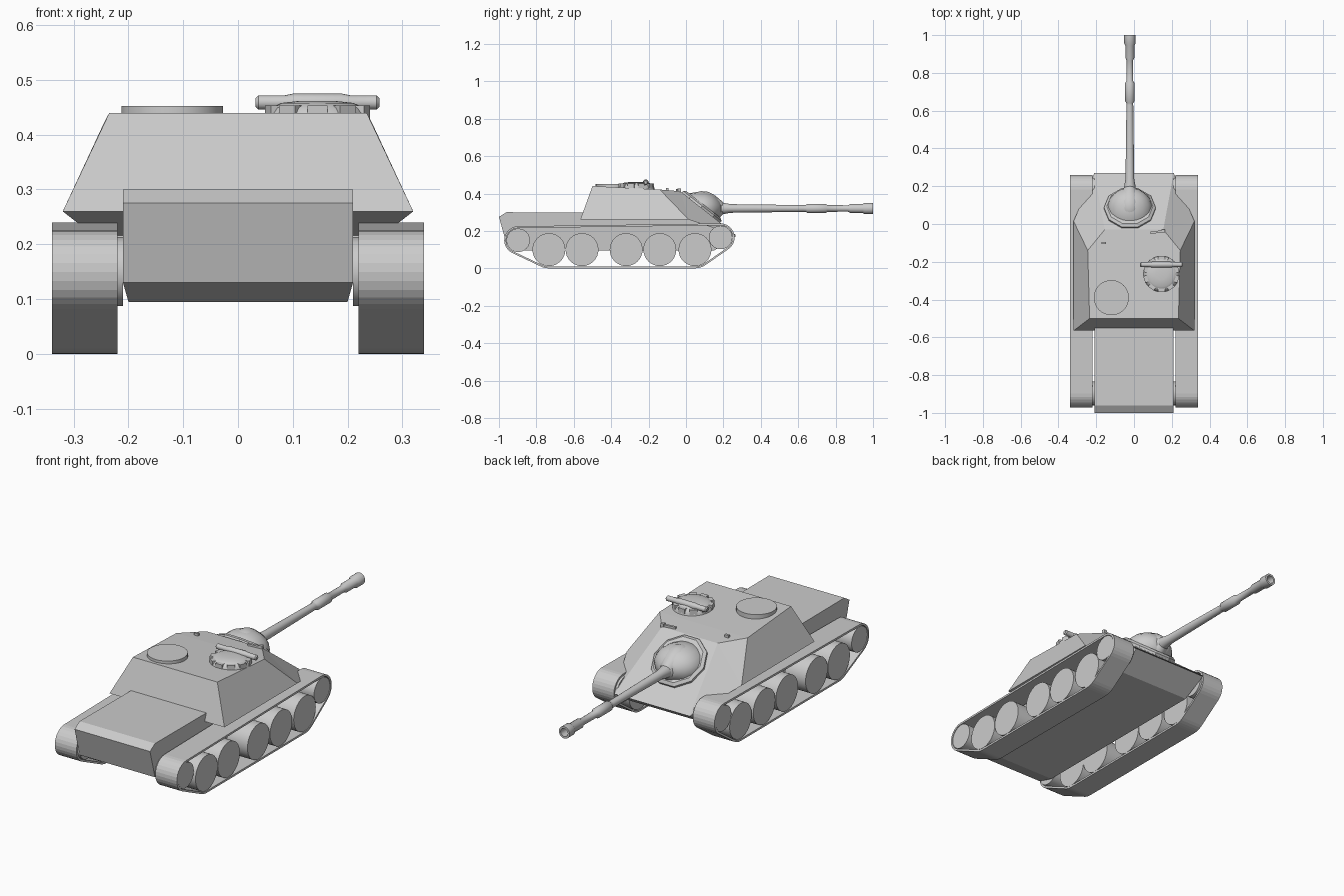
import bpy, bmesh
from math import sin, cos, pi, atan2, hypot, acos, radians
from mathutils import Matrix, Vector

if "Cube" in bpy.data.objects:
    bpy.data.objects.remove(bpy.data.objects["Cube"])


def solid(name, verts, faces, smooth=False):
    me = bpy.data.meshes.new(name)
    bm = bmesh.new()
    vs = [bm.verts.new(v) for v in verts]
    for f in faces:
        bm.faces.new([vs[i] for i in f])
    bmesh.ops.recalc_face_normals(bm, faces=bm.faces)
    bm.to_mesh(me)
    bm.free()
    ob = bpy.data.objects.new(name, me)
    bpy.context.collection.objects.link(ob)
    if smooth:
        bpy.ops.object.select_all(action='DESELECT')
        ob.select_set(True)
        bpy.context.view_layer.objects.active = ob
        bpy.ops.object.shade_smooth_by_angle(angle=radians(35))
    return ob


def loft(name, rings, wrap=False, smooth=False):
    n, m = len(rings[0]), len(rings)
    faces = [(i * n + j, i * n + (j + 1) % n, (i + 1) % m * n + (j + 1) % n, (i + 1) % m * n + j)
             for i in range(m if wrap else m - 1) for j in range(n)]
    if not wrap:
        faces += [tuple(range(n)), tuple(range((m - 1) * n, m * n))]
    return solid(name, [v for r in rings for v in r], faces, smooth)


def lathe(name, profile, loc, rot=None, sides=24, sx=1.0, smooth=True):
    """profile: (radius, height) pairs, turned about the local z axis"""
    M = Matrix.Translation(loc) @ (rot or Matrix.Identity(4))
    rings = [[M @ Vector((sx * r * cos(2 * pi * k / sides), r * sin(2 * pi * k / sides), h))
              for k in range(sides)] for r, h in profile]
    return loft(name, rings, smooth=smooth)


def box(name, loc, size, turn=0.0):
    M = Matrix.Translation(loc) @ Matrix.Rotation(turn, 4, 'Z')
    a, b, c = (s / 2 for s in size)
    rings = [[M @ Vector((x, y, z)) for x, y in ((-a, -b), (a, -b), (a, b), (-a, b))] for z in (-c, c)]
    return loft(name, rings)


ALONG_Y = Matrix.Rotation(-pi / 2, 4, 'X')
ALONG_X = Matrix.Rotation(pi / 2, 4, 'Y')
GX = -0.022   # gun axis
GZ = 0.32

# Lower hull, slightly narrower at the belly
hull = [(-1, .275), (-.96, .30), (.05, .295), (.268, .172), (.15, .095), (-.86, .095), (-.96, .13)]
loft("lower_hull", [[(s * (.21 if z > .1 else .2), y, z) for y, z in hull] for s in (-1, 1)])

# Sloped fighting compartment
half = [(.235, -.50, .44), (.245, -.14, .421), (.155, -.03, .412),
        (.32, -.565, .26), (.32, .015, .26), (.21, .27, .175)]
verts = half + [(-x, y, z) for x, y, z in half]
faces = [(0, 1, 7, 6), (1, 2, 8, 7), (2, 5, 11, 8), (0, 6, 9, 3), (3, 9, 10, 4), (4, 10, 11, 5)]
for o in (0, 6):
    faces += [(o, o + 3, o + 4, o + 1), (o + 1, o + 4, o + 2), (o + 2, o + 4, o + 5)]
solid("casemate", verts, faces)

# Running gear: belt wrapped around the end wheels and outer road wheels
guides = [(.185, .165, .075), (-.897, .15, .075), (-.733, .1, .1), (.048, .1, .1)]


def belt(inset):
    """Counter-clockwise tangent outline around the guide circles"""
    n = len(guides)
    ang = []
    for i in range(n):
        (y0, z0, r0), (y1, z1, r1) = guides[i], guides[(i + 1) % n]
        dy, dz = y1 - y0, z1 - z0
        ang.append(atan2(dz, dy) - acos((r0 - r1) / hypot(dy, dz)))
    pts = []
    for i, (y, z, r) in enumerate(guides):
        a0 = ang[i - 1]
        span = (ang[i] - a0) % (2 * pi)
        steps = 12 if r < .09 else 4
        for k in range(steps + 1):
            a = a0 + span * k / steps
            pts.append((y + (r - inset) * cos(a), z + (r - inset) * sin(a)))
    return pts


for s, side in ((-1, "left"), (1, "right")):
    rings = [[(s * x, y, z) for y, z in belt(t)]
             for x, t in ((.22, 0), (.34, 0), (.34, .01), (.22, .01))]
    loft(side + "_track", rings, wrap=True)
    for i, y in enumerate((-.733, -.556, -.32, -.14, .048)):
        lathe(f"{side}_road_wheel_{i + 1}", [(.088, -.058), (.088, .058)],
              (s * .28, y, .1), ALONG_X, 32)
    lathe(side + "_rear_wheel", [(.063, -.064), (.063, .064)], (s * .274, -.897, .15), ALONG_X)
    lathe(side + "_front_wheel", [(.063, -.064), (.063, .064)], (s * .274, .185, .165), ALONG_X)

# Gun mount: faceted collar on the glacis, cast shield and cradle bulge
lathe("gun_collar", [(.137, -.02), (.137, .012), (.122, .022)], (GX, .08, .324),
      Matrix.Rotation(radians(-38), 4, 'X'), 10, smooth=False)
lathe("gun_shield", [(.06, -.02), (.082, .02), (.088, .06), (.088, .1), (.078, .135),
                     (.062, .16), (.042, .178), (.03, .186)], (GX, 0, GZ), ALONG_Y, 20, 1.35)
lathe("gun_cradle", [(.05, 0), (.082, .04), (.093, .08), (.089, .12), (.07, .155), (.045, .185),
                     (.03, .2)], (GX, 0, GZ), ALONG_Y, 20, .8)

# Barrel with sleeve and hollow muzzle
lathe("gun_barrel", [(.03, .15), (.03, .2), (.023, .24), (.018, .63), (.018, .64), (.025, .65),
                     (.025, .745), (.018, .757), (.017, .865), (.024, .88), (.024, .945),
                     (.03, .955), (.03, 1), (.02, 1), (.02, .95)], (GX, 0, GZ), ALONG_Y)

# Roof hatch
lathe("round_hatch", [(.093, .42), (.093, .452)], (-.12, -.39, 0), sides=32)

# Domed cupola with vision blocks around the rim and a rangefinder bar
cx, cy = .145, -.265
lathe("cupola", [(.097, .41), (.095, .435), (.085, .449), (.066, .458), (.03, .462)], (cx, cy, 0), sides=28)
for k in range(10):
    a = 2 * pi * (k + .5) / 10
    box(f"vision_block_{k + 1}", (cx + .08 * cos(a), cy + .08 * sin(a), .441), (.03, .036, .024), a)
lathe("sight_bar", [(.008, -.113), (.013, -.108), (.013, -.06), (.016, -.045), (.016, .045),
                    (.013, .06), (.013, .108), (.008, .113)], (cx, -.215, .459), ALONG_X, 16)

# Small roof fittings
box("driver_sight_base", (.125, -.042, .415), (.075, .012, .016), .12)
box("driver_sight_end", (.155, -.037, .418), (.018, .016, .02), .12)
box("roof_periscope", (-.16, -.1, .42), (.022, .012, .02))
